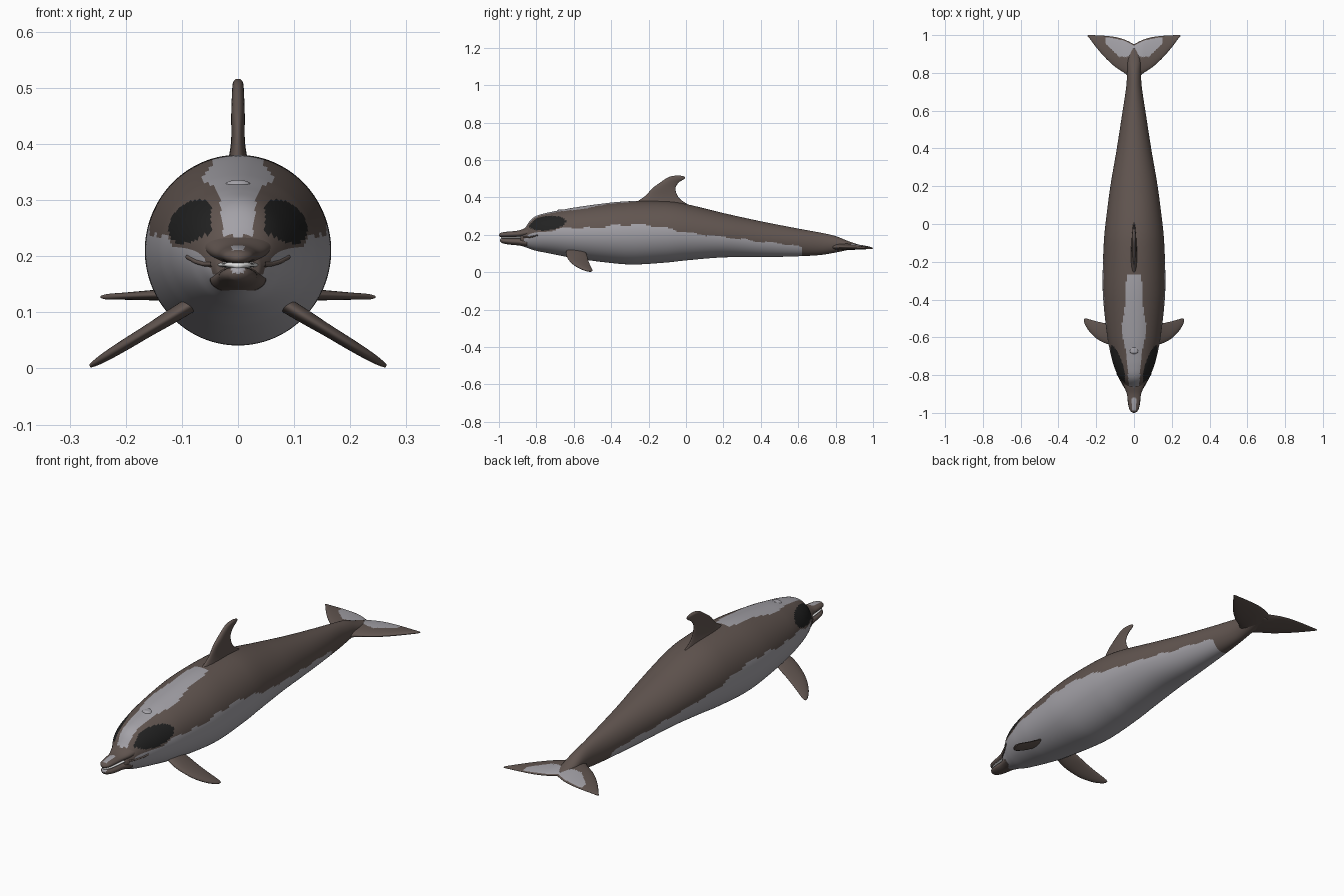
import bpy, bmesh, math
from mathutils import Vector


def material(name, rgb):
    m = bpy.data.materials.new(name)
    m.diffuse_color = (*rgb, 1)
    return m


BROWN, GREY, BLACK, WHITE = 0, 1, 2, 3
MATS = [material("brown skin", (0.12, 0.091, 0.08)),
        material("pale grey skin", (0.37, 0.36, 0.39)),
        material("black eye patch", (0.016, 0.016, 0.016)),
        material("white teeth", (0.8, 0.8, 0.8))]


def curve(rows, k):
    """Smooth interpolation of rows (key, v1, v2, ...) at key k."""
    k = min(max(k, rows[0][0]), rows[-1][0])
    i = 0
    while i < len(rows) - 2 and rows[i + 1][0] < k:
        i += 1
    a, b = rows[i], rows[i + 1]
    p, n = rows[max(i - 1, 0)], rows[min(i + 2, len(rows) - 1)]
    h = b[0] - a[0]
    t = (k - a[0]) / h
    out = []
    for j in range(1, len(a)):
        m0 = (b[j] - p[j]) / (b[0] - p[0]) * h
        m1 = (n[j] - a[j]) / (n[0] - a[0]) * h
        out.append((2*t**3 - 3*t*t + 1) * a[j] + (t**3 - 2*t*t + t) * m0
                   + (3*t*t - 2*t**3) * b[j] + (t**3 - t*t) * m1)
    return out


def skin(name, rings, rule, mirror=False):
    """Join rings of points into a smooth closed tube, coloured by rule."""
    bm = bmesh.new()
    rows = [[bm.verts.new(p) for p in r] for r in rings]
    n = len(rows[0])
    for a, b in zip(rows, rows[1:]):
        for i in range(n):
            j = (i + 1) % n
            bm.faces.new((a[i], a[j], b[j], b[i]))
    bm.faces.new(rows[0])
    bm.faces.new(rows[-1])
    bmesh.ops.recalc_face_normals(bm, faces=bm.faces)
    bm.normal_update()
    for f in bm.faces:
        f.smooth = True
        f.material_index = rule(f.calc_center_median(), f.normal)
    me = bpy.data.meshes.new(name)
    bm.to_mesh(me)
    bm.free()
    for m in MATS:
        me.materials.append(m)
    ob = bpy.data.objects.new(name, me)
    bpy.context.collection.objects.link(ob)
    if mirror:
        ob.modifiers.new("mirror", 'MIRROR')
    return ob


def loft(name, rows, rule, rings=40, n=48):
    """Oval tube along y from rows (y, top, bottom, half width)."""
    y0, y1 = rows[0][0], rows[-1][0]
    out = []
    for i in range(rings + 1):
        y = y0 + (y1 - y0) * i / rings
        top, bot, w = curve(rows, y)
        c, h = (top + bot) / 2, (top - bot) / 2
        out.append([(w * math.cos(a), y, c + h * math.sin(a))
                    for a in (2 * math.pi * k / n for k in range(n))])
    return skin(name, out, rule)


def fin(name, rows, place, rule, mirror=False, steps=40, n=48):
    """Blade from rows (span, leading y, trailing y, half thickness)."""
    out = []
    for i in range(steps + 1):
        u = 1 - (1 - i / steps) ** 1.4          # denser towards the tip
        s = rows[0][0] + (rows[-1][0] - rows[0][0]) * u
        lead, trail, h = curve(rows, s)
        ring = []
        for k in range(n):
            a = 2 * math.pi * k / n
            c = (1 - math.cos(a)) / 2
            ring.append(place(s, lead + (trail - lead) * c,
                              h * math.sin(a) * (1.15 - 0.5 * c)))
        out.append(ring)
    return skin(name, out, rule, mirror)


def plain(index):
    return lambda c, n: index


# Body: flank line, back stripe and eye patches are coloured by position
flank = [(-0.9, 0.13), (-0.85, 0.195), (-0.8, 0.21), (-0.7, 0.225), (-0.64, 0.238),
         (-0.5, 0.236), (-0.4, 0.248), (-0.25, 0.255), (-0.1, 0.235), (0, 0.212),
         (0.2, 0.188), (0.4, 0.163), (0.55, 0.148), (0.63, 0.13)]
stripe = [(-0.9, 0.015), (-0.84, 0.028), (-0.75, 0.035), (-0.68, 0.042), (-0.62, 0.055),
          (-0.55, 0.065), (-0.45, 0.05), (-0.38, 0.045), (-0.27, 0.04)]


def body_colour(c, n):
    x, y, z = abs(c.x), c.y, c.z
    if y < 0.62 and z < curve(flank, y)[0] + 0.004 * math.sin(y * 45):
        return GREY
    if -0.875 < y < -0.27 and z > 0.235 and x < curve(stripe, y)[0]:
        return GREY
    if x > 0.047 and ((y + 0.742) / 0.1) ** 2 + ((z - 0.262 - 0.1 * (y + 0.742)) / 0.038) ** 2 < 1:
        return BLACK
    return BROWN


loft("body", [
    (-0.885, 0.216, 0.142, 0.036), (-0.86, 0.238, 0.134, 0.052), (-0.83, 0.28, 0.123, 0.07),
    (-0.8, 0.301, 0.114, 0.087), (-0.75, 0.316, 0.104, 0.107), (-0.7, 0.326, 0.094, 0.121),
    (-0.6, 0.345, 0.075, 0.141), (-0.4, 0.372, 0.049, 0.163), (-0.28, 0.38, 0.041, 0.166),
    (-0.1, 0.378, 0.052, 0.16), (0, 0.364, 0.063, 0.151), (0.2, 0.316, 0.079, 0.125),
    (0.4, 0.272, 0.08, 0.091), (0.6, 0.233, 0.085, 0.06), (0.72, 0.211, 0.092, 0.042),
    (0.8, 0.193, 0.105, 0.036), (0.87, 0.165, 0.119, 0.034), (0.93, 0.145, 0.125, 0.02)],
    body_colour, 200, 112)

# Beak: upper jaw with a pale top patch, lower jaw, and teeth between
loft("upper_jaw", [
    (-1.0, 0.2, 0.194, 0.004), (-0.994, 0.208, 0.189, 0.015), (-0.98, 0.213, 0.187, 0.025),
    (-0.95, 0.217, 0.186, 0.031), (-0.9, 0.222, 0.186, 0.038), (-0.86, 0.235, 0.187, 0.053),
    (-0.82, 0.25, 0.19, 0.066)],
    lambda c, n: GREY if abs(c.x) < 0.011 and n.z > 0.4 and -0.985 < c.y < -0.92 else BROWN)
loft("lower_jaw", [
    (-0.995, 0.175, 0.168, 0.004), (-0.988, 0.181, 0.158, 0.016), (-0.97, 0.182, 0.152, 0.027),
    (-0.94, 0.182, 0.147, 0.033), (-0.89, 0.182, 0.142, 0.038), (-0.85, 0.183, 0.134, 0.05)],
    lambda c, n: GREY if abs(c.x) < 0.012 and c.y < -0.975 and n.z > -0.1 else BROWN)
loft("teeth", [
    (-0.99, 0.189, 0.179, 0.006), (-0.975, 0.191, 0.178, 0.021), (-0.94, 0.191, 0.178, 0.029),
    (-0.89, 0.191, 0.178, 0.035), (-0.85, 0.191, 0.18, 0.045)], plain(WHITE), 24, 32)

# Mouth corners: thin folds continuing the mouth line on each cheek
cu = bpy.data.curves.new("mouth_corners", 'CURVE')
cu.dimensions = '3D'
cu.bevel_depth = 0.004
sp = cu.splines.new('POLY')
path = [(0.046, -0.87, 0.186), (0.06, -0.845, 0.186), (0.074, -0.82, 0.19), (0.09, -0.79, 0.199)]
sp.points.add(len(path) - 1)
for p, co in zip(sp.points, path):
    p.co = (*co, 1)
cu.materials.append(MATS[BROWN])
fold = bpy.data.objects.new("mouth_corners", cu)
bpy.context.collection.objects.link(fold)
fold.modifiers.new("mirror", 'MIRROR')

# Blowhole: low crescent bump on top of the head
loft("blowhole", [(-0.69, 0.327, 0.322, 0.004), (-0.682, 0.335, 0.32, 0.018),
                  (-0.67, 0.336, 0.32, 0.022), (-0.655, 0.336, 0.325, 0.012)],
     plain(GREY), 10, 24)

# Dorsal fin
fin("dorsal_fin", [
    (0.35, -0.31, 0.03, 0.024), (0.385, -0.25, -0.025, 0.016), (0.41, -0.215, -0.046, 0.013),
    (0.45, -0.178, -0.056, 0.013), (0.48, -0.137, -0.038, 0.012), (0.5, -0.108, -0.008, 0.011),
    (0.511, -0.085, -0.009, 0.009), (0.516, -0.06, -0.028, 0.004)],
    lambda s, c, t: (t, c, s), plain(BROWN))

# Flippers, swept down and back
fin("flippers", [
    (0.08, -0.64, -0.54, 0.015), (0.12, -0.64, -0.53, 0.014), (0.16, -0.628, -0.524, 0.012),
    (0.2, -0.605, -0.515, 0.011), (0.235, -0.57, -0.505, 0.009), (0.255, -0.54, -0.5, 0.006),
    (0.264, -0.52, -0.502, 0.003)],
    lambda s, c, t: (s + 0.5 * t, c, 0.104 - 0.61 * (s - 0.1) + 0.85 * t),
    plain(BROWN), True)

# Tail flukes with a pale patch on the upper side
fluke = [(0, 0.74, 0.952, 0.02), (0.04, 0.79, 0.972, 0.018), (0.07, 0.812, 0.983, 0.015),
         (0.1, 0.832, 0.99, 0.013), (0.15, 0.878, 0.996, 0.01), (0.2, 0.935, 0.999, 0.007),
         (0.235, 0.982, 1.0, 0.005), (0.245, 0.992, 0.999, 0.002)]


def fluke_colour(c, n):
    edge = curve(fluke, c.x)[1]
    if n.z > 0 and c.x < 0.152 and 0.885 + max(0, c.x - 0.08) * 1.0 < c.y < edge - 0.008:
        return GREY
    return BROWN


fin("tail_flukes", fluke,
    lambda s, c, t: (s, c, 0.136 - 0.035 * s + t), fluke_colour, True, 60, 80)
